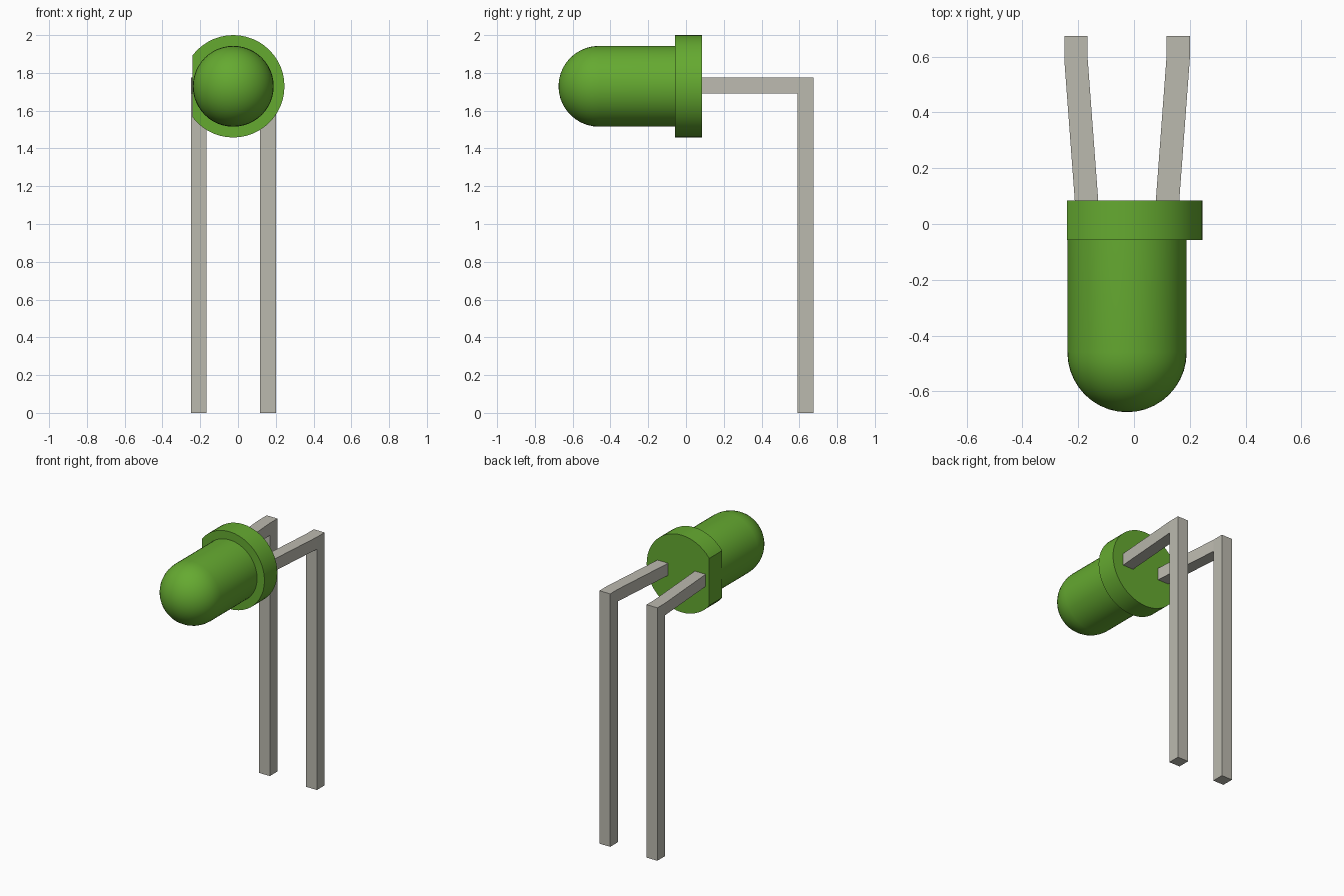
import bpy, bmesh, math
from mathutils import Vector, Matrix

cube = bpy.data.objects.get("Cube")
if cube:
    bpy.data.objects.remove(cube, do_unlink=True)

CX, CZ = -0.025, 1.729      # lens axis
R, RIM = 0.214, 0.271       # lens and rim radii
SEGS = 48


def material(name, rgb):
    m = bpy.data.materials.new(name)
    m.use_nodes = True
    m.diffuse_color = (*rgb, 1)
    m.node_tree.nodes["Principled BSDF"].inputs["Base Color"].default_value = (*rgb, 1)
    return m


green = material("green plastic", (0.13, 0.40, 0.03))
metal = material("grey metal", (0.50, 0.49, 0.43))


def finish(bm, name, mat, smooth=False):
    bmesh.ops.recalc_face_normals(bm, faces=bm.faces[:])
    mesh = bpy.data.meshes.new(name)
    bm.to_mesh(mesh)
    bm.free()
    mesh.materials.append(mat)
    obj = bpy.data.objects.new(name, mesh)
    bpy.context.collection.objects.link(obj)
    if smooth:
        bpy.ops.object.select_all(action="DESELECT")
        obj.select_set(True)
        bpy.context.view_layer.objects.active = obj
        bpy.ops.object.shade_smooth_by_angle(angle=math.radians(30))


# Lens: straight barrel with a domed front, spun around the y axis
bm = bmesh.new()
rings = 10
profile = [(R, -0.05)]
for i in range(rings + 1):
    a = math.pi / 2 * i / rings
    profile.append((R * math.cos(a), -0.46 - 0.215 * math.sin(a)))
verts = [bm.verts.new((CX + r, y, CZ)) for r, y in profile]
edges = [bm.edges.new(pair) for pair in zip(verts, verts[1:])]
bmesh.ops.spin(bm, geom=verts + edges, cent=(CX, 0, CZ), axis=(0, 1, 0),
               angle=math.tau, steps=SEGS)
bmesh.ops.remove_doubles(bm, verts=bm.verts[:], dist=0.0005)
finish(bm, "lens", green, smooth=True)

# Rim: short disc with one side cut flat
bm = bmesh.new()
place = Matrix.Translation((CX, 0.0135, CZ)) @ Matrix.Rotation(math.pi / 2, 4, "X")
bmesh.ops.create_cone(bm, cap_ends=True, segments=SEGS, radius1=RIM, radius2=RIM,
                      depth=0.143, matrix=place)
cut = bmesh.ops.bisect_plane(bm, geom=bm.verts[:] + bm.edges[:] + bm.faces[:],
                             plane_co=(CX - R - 0.001, 0, 0), plane_no=(-1, 0, 0),
                             clear_outer=True)
bmesh.ops.holes_fill(bm, edges=[e for e in bm.edges if e.is_boundary])
finish(bm, "rim", green, smooth=True)


# Legs: an arm that splays outward, then a straight post down
def leg(name, side):
    outline = [(0.08, 1.69), (0.59, 1.69), (0.59, 0), (0.675, 0),
               (0.675, 1.775), (0.59, 1.775), (0.08, 1.775)]
    bm = bmesh.new()
    sides = []
    for dx in (-0.042, 0.042):
        sides.append([bm.verts.new((CX + side * (0.145 if y < 0.5 else 0.183) + dx, y, z))
                      for y, z in outline])
    for s in sides:
        bm.faces.new([s[i] for i in (0, 1, 5, 6)])
        bm.faces.new(s[1:6])
    a, b = sides
    for i in range(len(outline)):
        j = (i + 1) % len(outline)
        bm.faces.new((a[i], a[j], b[j], b[i]))
    finish(bm, name, metal)


leg("left_leg", 1)
leg("right_leg", -1)
